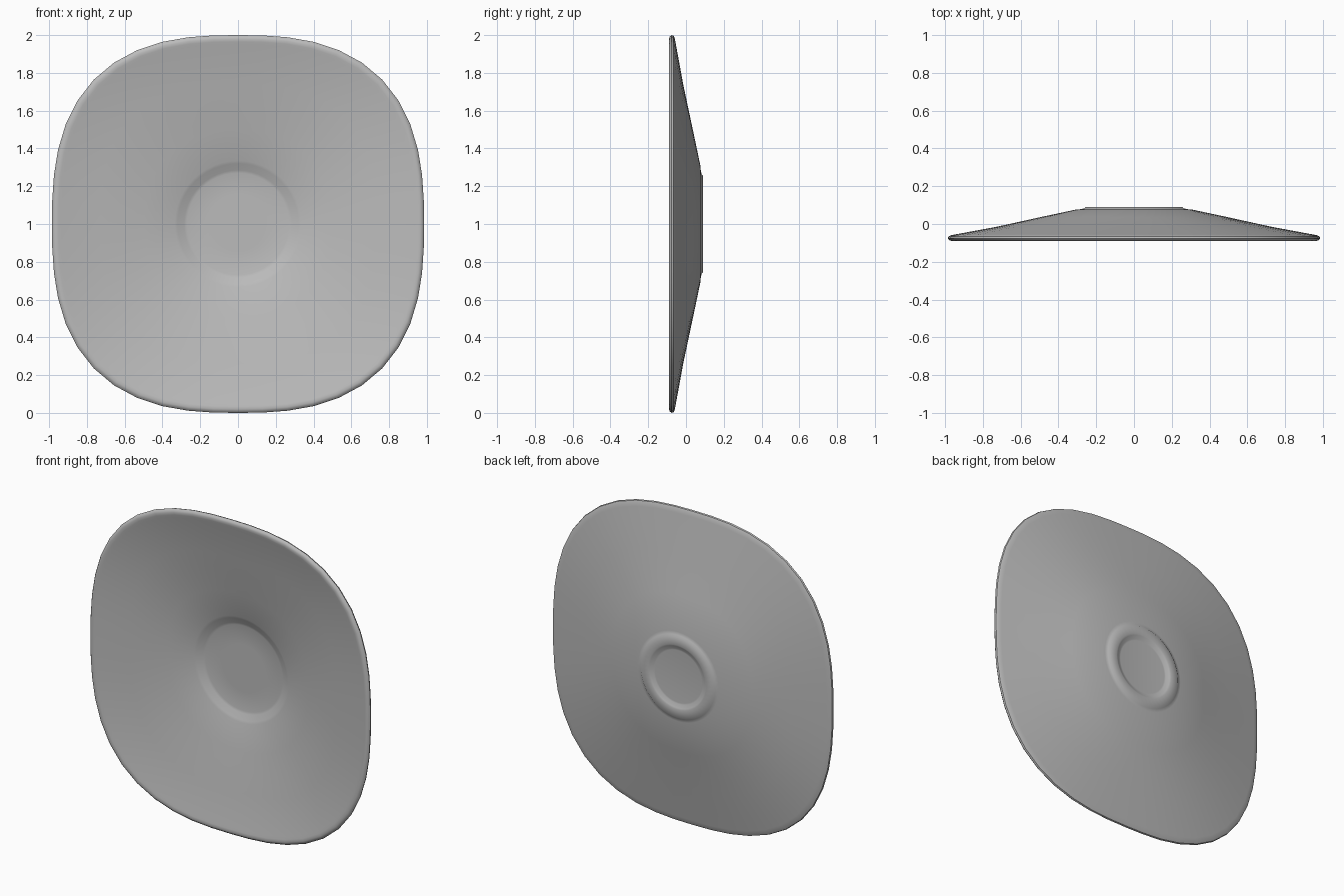
import bpy, bmesh, math

if "Cube" in bpy.data.objects:
    bpy.data.objects.remove(bpy.data.objects["Cube"])

SEG = 48
HX, HZ, POWER = 0.985, 1.0, 2.65

# Cross-section (size, depth y): front floor, well wall, dish, rim, back slope, foot ring, recess
PROFILE = [(0.15, 0.06), (0.27, 0.06), (0.285, 0.056), (0.32, 0.038), (0.335, 0.033),
           (0.50, -0.002), (0.74, -0.046), (0.95, -0.084), (0.965, -0.088), (0.98, -0.09),
           (0.992, -0.086), (1.0, -0.076), (0.997, -0.066), (0.985, -0.06), (0.965, -0.056),
           (0.74, -0.015), (0.50, 0.036), (0.30, 0.078), (0.285, 0.078), (0.265, 0.082),
           (0.255, 0.09), (0.205, 0.09), (0.195, 0.087), (0.175, 0.076), (0.165, 0.075)]


def outline(size, a):
    """Point on a ring that changes from a circle at the foot to a rounded square at the rim."""
    t = min(1, max(0, (size - 0.33) / 0.4))
    c, s = math.cos(a), math.sin(a)
    r = (abs(c / HX) ** POWER + abs(s / HZ) ** POWER) ** (-1 / POWER)
    r = size * ((1 - t) + t * r)
    return r * c, r * s + 1.0


# Saucer
bm = bmesh.new()
rings = []
for size, y in PROFILE:
    ring = []
    for i in range(SEG):
        x, z = outline(size, 2 * math.pi * i / SEG)
        ring.append(bm.verts.new((x, y, z)))
    rings.append(ring)
for a, b in zip(rings, rings[1:]):
    for i in range(SEG):
        j = (i + 1) % SEG
        bm.faces.new((a[i], a[j], b[j], b[i]))
bm.faces.new(rings[0])
bm.faces.new(rings[-1][::-1])
bmesh.ops.recalc_face_normals(bm, faces=bm.faces)
mesh = bpy.data.meshes.new("saucer")
bm.to_mesh(mesh)
bm.free()

saucer = bpy.data.objects.new("saucer", mesh)
bpy.context.collection.objects.link(saucer)
grey = bpy.data.materials.new("plain grey")
grey.diffuse_color = (0.5, 0.5, 0.5, 1)
grey.use_nodes = True
grey.node_tree.nodes["Principled BSDF"].inputs["Base Color"].default_value = grey.diffuse_color
mesh.materials.append(grey)
bpy.context.view_layer.objects.active = saucer
saucer.select_set(True)
bpy.ops.object.shade_smooth_by_angle(angle=math.radians(40))
